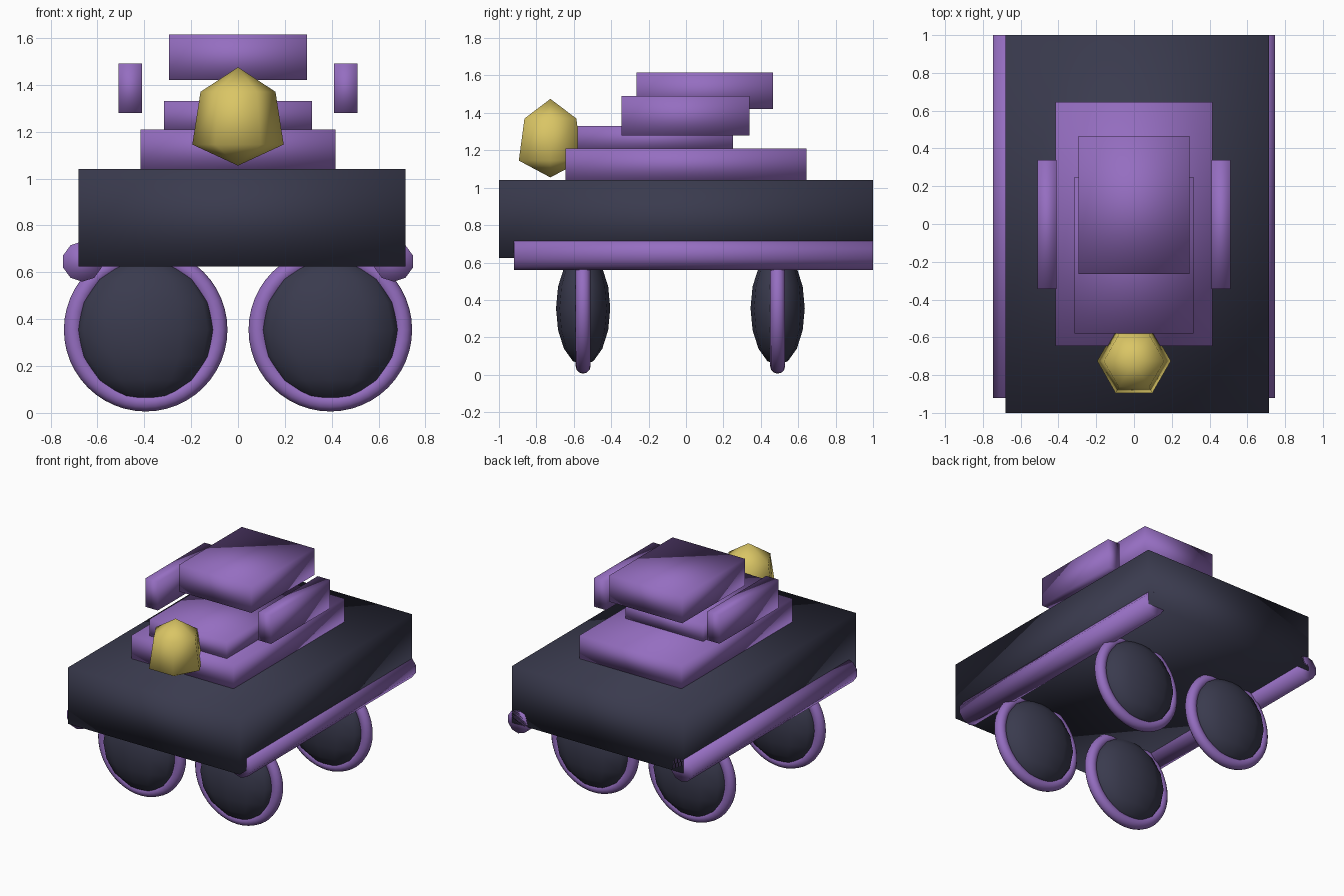
import bpy, bmesh, math
from mathutils import Matrix

if "Cube" in bpy.data.objects:
    bpy.data.objects.remove(bpy.data.objects["Cube"])


def material(name, color):
    m = bpy.data.materials.new(name)
    m.diffuse_color = (*color, 1)
    m.use_nodes = True
    m.node_tree.nodes["Principled BSDF"].inputs["Base Color"].default_value = m.diffuse_color
    return m


PURPLE = material("purple", (0.30, 0.155, 0.53))
DARK = material("dark slate", (0.042, 0.043, 0.076))
GOLD = material("gold", (0.70, 0.56, 0.13))


def finish(name, bm, mat):
    """Turn a bmesh into a softly shaded object."""
    bmesh.ops.recalc_face_normals(bm, faces=bm.faces)
    me = bpy.data.meshes.new(name)
    for f in bm.faces:
        f.smooth = True
    bm.to_mesh(me)
    bm.free()
    me.materials.append(mat)
    ob = bpy.data.objects.new(name, me)
    bpy.context.collection.objects.link(ob)
    return ob


def box(name, x, y, z, mat):
    bm = bmesh.new()
    bmesh.ops.create_cube(bm, size=1)
    for v in bm.verts:
        for i, (lo, hi) in enumerate((x, y, z)):
            v.co[i] = hi if v.co[i] > 0 else lo
    return finish(name, bm, mat)


# Hull and stacked turret plates
box("hull", (-0.68, 0.715), (-1, 1), (0.625, 1.04), DARK)
box("turret_base", (-0.415, 0.415), (-0.645, 0.645), (1.04, 1.21), PURPLE)
box("turret_middle", (-0.315, 0.315), (-0.58, 0.25), (1.20, 1.33), PURPLE)
box("turret_top", (-0.295, 0.295), (-0.265, 0.465), (1.42, 1.615), PURPLE)

for side, s in (("left", -1), ("right", 1)):
    # Floating side panels
    box("side_panel_" + side, sorted((s * 0.41, s * 0.51)), (-0.345, 0.34),
        (1.28, 1.49), PURPLE)

    # Ten-sided side rails
    bm = bmesh.new()
    rings = [[bm.verts.new((s * 0.664 + 0.086 * math.sin(i * math.tau / 10), y,
                            0.646 + 0.086 * math.cos(i * math.tau / 10)))
              for i in range(10)] for y in (-0.92, 1.0)]
    for i in range(10):
        j = (i + 1) % 10
        bm.faces.new((rings[0][i], rings[0][j], rings[1][j], rings[1][i]))
    for r in rings:
        bm.faces.new(r)
    finish("side_rail_" + side, bm, PURPLE)

    # Wheels: flattened faceted hub inside a round tyre
    for end, y in (("front", -0.55), ("back", 0.49)):
        place = Matrix.Translation((s * 0.394, y, 0.355))
        bm = bmesh.new()
        bmesh.ops.create_uvsphere(bm, u_segments=12, v_segments=8, radius=1,
                                  matrix=place @ Matrix.Diagonal((0.305, 0.145, 0.305, 1)))
        finish(f"wheel_hub_{end}_{side}", bm, DARK)
        bpy.ops.mesh.primitive_torus_add(
            location=place.translation, rotation=(math.pi / 2, 0, 0),
            major_radius=0.309, minor_radius=0.04, major_segments=48, minor_segments=12)
        tyre = bpy.context.object
        tyre.name = f"wheel_tyre_{end}_{side}"
        tyre.data.materials.append(PURPLE)
        bpy.ops.object.shade_smooth()

# Six-sided gem lamp on the front deck
bm = bmesh.new()
bottom, top = bm.verts.new((0, -0.725, 1.055)), bm.verts.new((0, -0.725, 1.475))
low, high = [[bm.verts.new((r * math.cos(i * math.tau / 6),
                            -0.725 + r * math.sin(i * math.tau / 6), z))
              for i in range(6)] for r, z in ((0.195, 1.145), (0.16, 1.37))]
for i in range(6):
    j = (i + 1) % 6
    bm.faces.new((bottom, low[j], low[i]))
    bm.faces.new((low[i], low[j], high[j], high[i]))
    bm.faces.new((high[i], high[j], top))
finish("gem_lamp", bm, GOLD)
